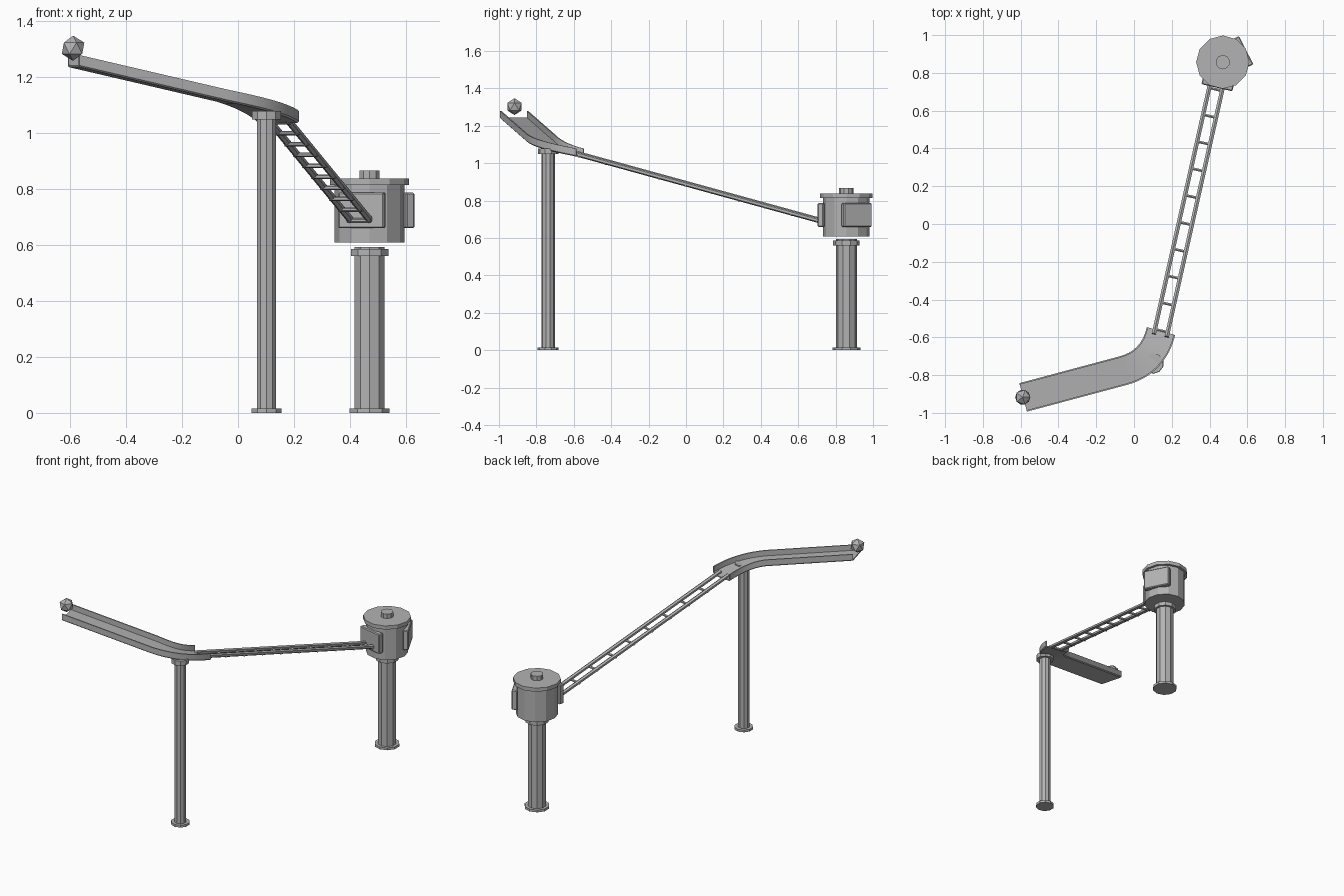
import bpy, bmesh, math
from mathutils import Vector

if "Cube" in bpy.data.objects:
    bpy.data.objects.remove(bpy.data.objects["Cube"])

grey = bpy.data.materials.new("plain grey")
grey.diffuse_color = (0.45, 0.45, 0.45, 1)
grey.use_nodes = True
grey.node_tree.nodes["Principled BSDF"].inputs["Base Color"].default_value = grey.diffuse_color


def finish(name, bm):
    bmesh.ops.recalc_face_normals(bm, faces=bm.faces)
    me = bpy.data.meshes.new(name)
    bm.to_mesh(me)
    bm.free()
    me.materials.append(grey)
    ob = bpy.data.objects.new(name, me)
    bpy.context.collection.objects.link(ob)
    return ob


def rod(name, a, b, r, sides):
    """Prism from point a to point b."""
    a, b = Vector(a), Vector(b)
    d = b - a
    bm = bmesh.new()
    bmesh.ops.create_cone(bm, cap_ends=True, segments=sides, radius1=r, radius2=r, depth=d.length)
    ob = finish(name, bm)
    ob.location = (a + b) / 2
    if abs(d.normalized().z) < 0.999:
        ob.rotation_euler = d.to_track_quat('Z', 'Y').to_euler()
    return ob


def upright(name, x, y, z0, z1, r, sides):
    return rod(name, (x, y, z0), (x, y, z1), r, sides)


# Support posts with base and collar
def post(name, x, y, top, r, base_r, collar_r, collar):
    upright(name, x, y, 0, top, r, 10)
    upright(name + "_base", x, y, 0, 0.015, base_r, 10)
    upright(name + "_collar", x, y, collar[0], collar[1], collar_r, 10)


post("tall_post", 0.102, -0.737, 1.07, 0.036, 0.056, 0.054, (1.048, 1.078))
post("short_post", 0.47, 0.857, 0.593, 0.056, 0.075, 0.07, (0.56, 0.586))

# Drum with lid and knob
DX, DY = 0.47, 0.857
upright("drum", DX, DY, 0.608, 0.82, 0.125, 12)
upright("drum_lid", DX, DY, 0.813, 0.837, 0.141, 12)
upright("drum_knob", DX, DY, 0.835, 0.866, 0.038, 10)

# Entry and exit plates on the drum
for name, deg in (("entry_plate", 257), ("exit_plate", 27)):
    bm = bmesh.new()
    bmesh.ops.create_cube(bm, size=1)
    bmesh.ops.scale(bm, vec=(0.034, 0.168, 0.127), verts=bm.verts)
    bmesh.ops.bevel(bm, geom=bm.edges[:], offset=0.005, segments=1, affect='EDGES')
    ob = finish(name, bm)
    a = math.radians(deg)
    ob.location = (DX + 0.122 * math.cos(a), DY + 0.122 * math.sin(a), 0.723)
    ob.rotation_euler.z = a

# Trough: U profile swept along a straight run and a bend
start, bend = Vector((-0.587, -0.918, 1.235)), Vector((-0.06, -0.777, 1.112))
corner, end = Vector((0.102, -0.735, 1.072)), Vector((0.143, -0.567, 1.035))
path = [start, start.lerp(bend, 0.5)]
for i in range(13):
    t = i / 12
    path.append(bend.lerp(corner, t).lerp(corner.lerp(end, t), t))
W, H, T, C = 0.078, 0.043, 0.008, 0.006
half = [(W - C, 0), (W, C), (W, H), (W - T, H), (W - T, T)]
profile = half + [(-u, v) for u, v in reversed(half)]
bm = bmesh.new()
rings = []
for i, p in enumerate(path):
    d = path[min(i + 1, len(path) - 1)] - path[max(i - 1, 0)]
    side = Vector((d.y, -d.x, 0)).normalized()
    rings.append([bm.verts.new(p + side * u + Vector((0, 0, v))) for u, v in profile])
n = len(profile)
for r0, r1 in zip(rings, rings[1:]):
    for j in range(n):
        k = (j + 1) % n
        bm.faces.new((r0[j], r0[k], r1[k], r1[j]))
for ring in (rings[0], rings[-1]):
    # end caps in three pieces: wall, floor, wall
    bm.faces.new(ring[1:5])
    bm.faces.new(ring[5:9])
    bm.faces.new((ring[0], ring[1], ring[4], ring[5], ring[8], ring[9]))
trough = finish("trough", bm)
bpy.context.view_layer.objects.active = trough
trough.select_set(True)
bpy.ops.object.shade_smooth_by_angle(angle=math.radians(30))

# Ladder track: two rails and evenly spaced rungs
top, bottom = Vector((0.139, -0.59, 1.052)), Vector((0.437, 0.735, 0.688))
run = bottom - top
across = Vector((run.y, -run.x, 0)).normalized()
for name, s in (("left_rail", -1), ("right_rail", 1)):
    off = across * (0.035 * s)
    rod(name, top + off, bottom + off, 0.013, 6)
for i in range(10):
    y = -0.565 + 0.142 * i
    c = top + run * ((y - top.y) / run.y) - Vector((0, 0, 0.007))
    rod("rung_%d" % (i + 1), c - across * 0.043, c + across * 0.043, 0.008, 6)

# Marble
bm = bmesh.new()
bmesh.ops.create_icosphere(bm, subdivisions=1, radius=0.045)
finish("marble", bm).location = (-0.589, -0.917, 1.302)
